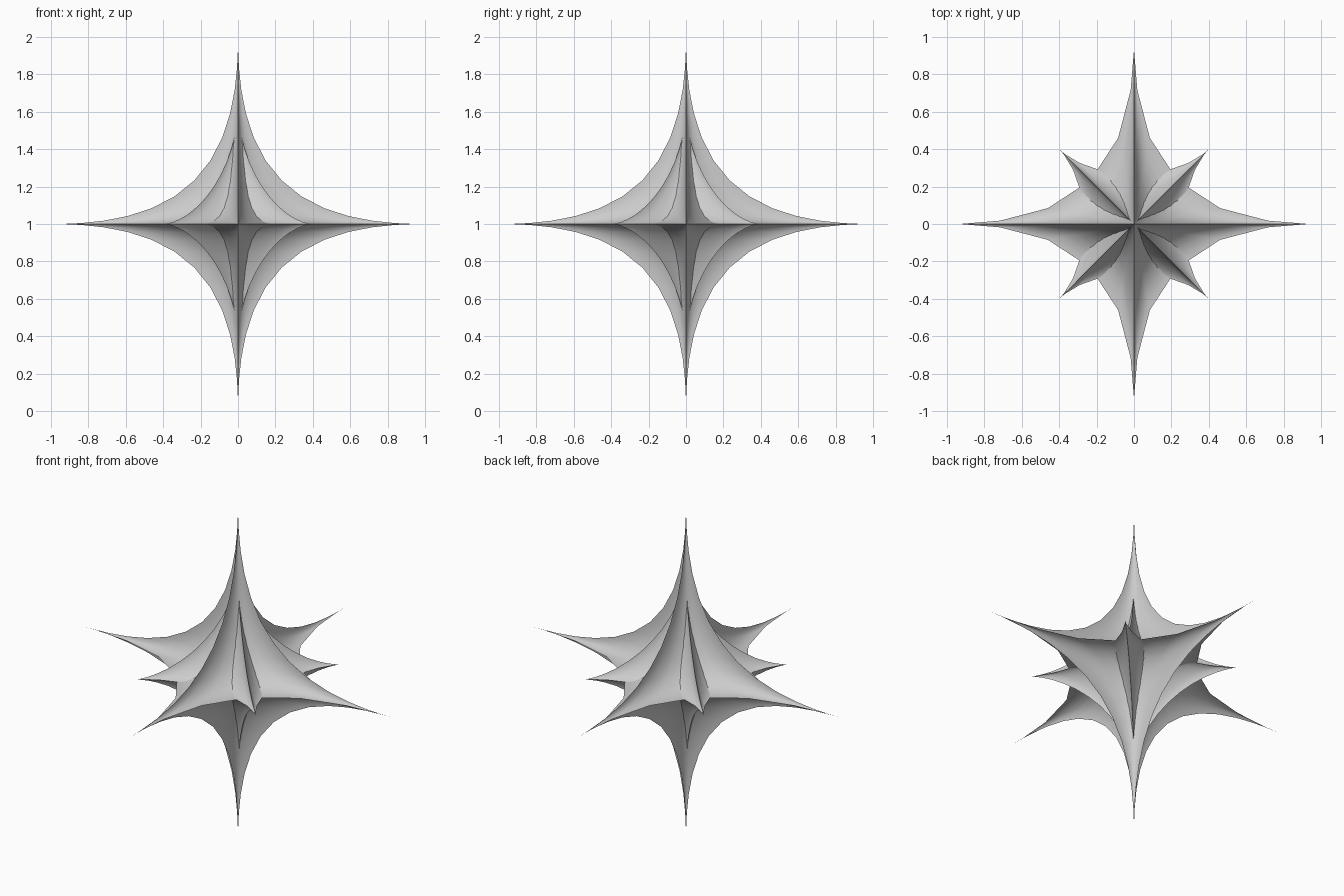
import bpy, bmesh, math

if "Cube" in bpy.data.objects:
    bpy.data.objects.remove(bpy.data.objects["Cube"])


def spiked_star(name, exponent, radius, height, turn):
    """Sphere whose coordinates are raised to a power, giving six concave spikes."""
    def power(v):
        return 0.0 if abs(v) < 1e-5 else math.copysign(abs(v) ** exponent, v)

    bm = bmesh.new()
    bmesh.ops.create_uvsphere(bm, u_segments=32, v_segments=32, radius=1)
    for v in bm.verts:
        # separable power: longitude and latitude are both sharpened
        v.co = (power(v.co.x) * radius, power(v.co.y) * radius, power(v.co.z) * height)
    mesh = bpy.data.meshes.new(name)
    bm.to_mesh(mesh)
    bm.free()
    obj = bpy.data.objects.new(name, mesh)
    bpy.context.collection.objects.link(obj)
    obj.location.z = 1
    obj.rotation_euler.z = turn
    bpy.ops.object.select_all(action='DESELECT')
    obj.select_set(True)
    bpy.context.view_layer.objects.active = obj
    bpy.ops.object.shade_smooth_by_angle(angle=math.radians(40))
    return obj


# large star with spikes along the axes
spiked_star("main_star", 4.2, 1.0, 1.0, 0)
# small star turned 45 degrees, showing as four diagonal fins
spiked_star("diagonal_star", 3.2, 0.56, 0.60, math.radians(45))
